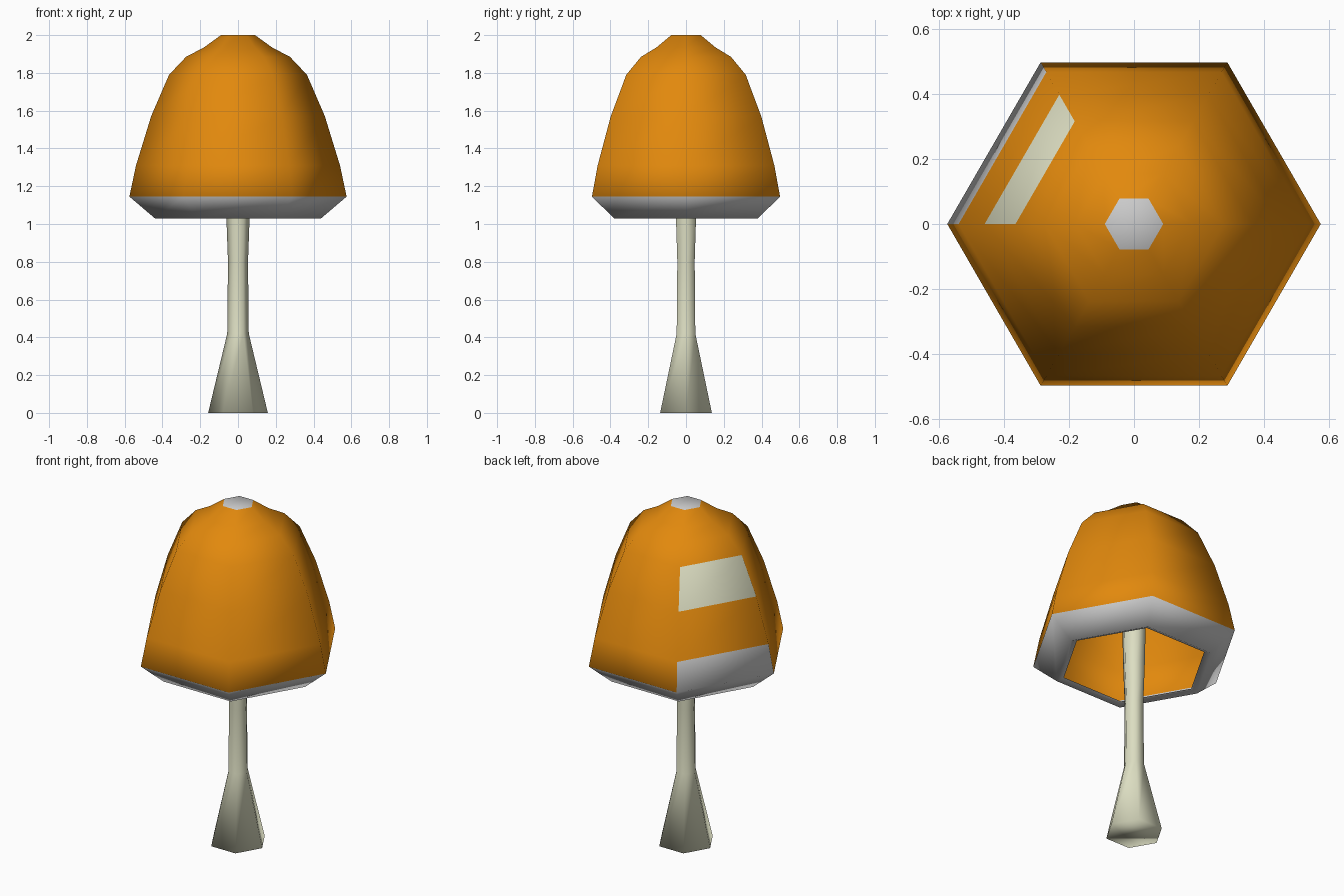
import bpy, bmesh
from math import cos, sin, pi

if "Cube" in bpy.data.objects:
    bpy.data.objects.remove(bpy.data.objects["Cube"])


def material(name, rgb):
    m = bpy.data.materials.new(name)
    m.diffuse_color = (*rgb, 1)
    m.use_nodes = True
    m.node_tree.nodes["Principled BSDF"].inputs["Base Color"].default_value = m.diffuse_color
    return m


orange = material("orange", (0.76, 0.25, 0.004))
cream = material("cream", (0.72, 0.73, 0.54))
grey = material("grey", (0.8, 0.8, 0.8))


def hex_lathe(name, profile, band_mats, mats, cap_start=None, cap_end=None, special=None):
    """Six-sided rings joined along an (r, z) profile; caps take a material index."""
    bm = bmesh.new()
    rings = [[bm.verts.new((r * cos(k * pi / 3), r * sin(k * pi / 3), z)) for k in range(6)]
             for r, z in profile]
    for i, (a, b) in enumerate(zip(rings, rings[1:])):
        for k in range(6):
            j = (k + 1) % 6
            f = bm.faces.new((a[k], a[j], b[j], b[k]))
            f.material_index = (special or {}).get((i, k), band_mats[i])
    if cap_start is not None:
        bm.faces.new(rings[0][::-1]).material_index = cap_start
    if cap_end is not None:
        bm.faces.new(rings[-1]).material_index = cap_end
    for f in bm.faces:
        f.smooth = True
    me = bpy.data.meshes.new(name)
    bm.to_mesh(me)
    bm.free()
    for m in mats:
        me.materials.append(m)
    ob = bpy.data.objects.new(name, me)
    bpy.context.collection.objects.link(ob)
    return ob


# Hollow cap: thin grey lip and sloping underside, orange dome with
# odd-coloured panels on the back left side, grey flat tip
hex_lathe("cap",
          [(0.40, 1.045), (0.44, 1.03), (0.575, 1.145), (0.54, 1.31), (0.46, 1.57),
           (0.365, 1.79), (0.275, 1.885), (0.18, 1.935), (0.09, 2.0)],
          [1, 1, 0, 0, 0, 0, 0, 0], [orange, grey, cream],
          cap_end=1, special={(2, 2): 1, (4, 2): 2})

# Flared stem running up into the cap
hex_lathe("stem",
          [(0.158, 0.0), (0.057, 0.42), (0.053, 0.80), (0.062, 1.05), (0.08, 1.95)],
          [0] * 4, [cream], cap_start=0, cap_end=0)
